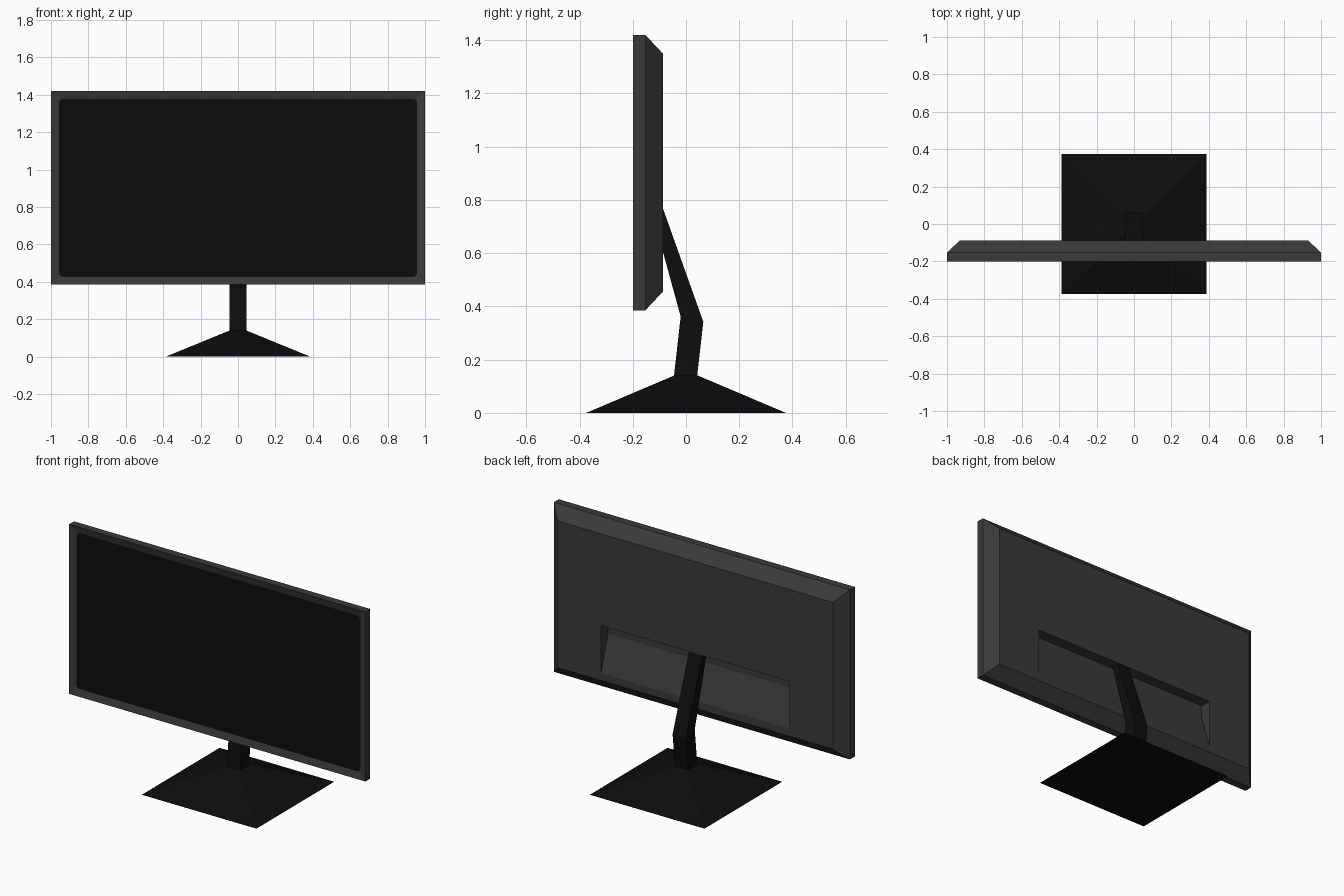
import bpy, bmesh, math

if "Cube" in bpy.data.objects:
    bpy.data.objects.remove(bpy.data.objects["Cube"])


def material(name, v):
    m = bpy.data.materials.new(name)
    m.diffuse_color = (v, v, v, 1)
    m.use_nodes = True
    m.node_tree.nodes["Principled BSDF"].inputs["Base Color"].default_value = m.diffuse_color
    return m


GREY = material("dark grey casing", 0.042)
SCREEN = material("black screen", 0.0035)
STAND = material("black stand", 0.004)


def finish(bm, name, mats):
    bmesh.ops.recalc_face_normals(bm, faces=bm.faces)
    mesh = bpy.data.meshes.new(name)
    bm.to_mesh(mesh)
    bm.free()
    for m in mats:
        mesh.materials.append(m)
    ob = bpy.data.objects.new(name, mesh)
    bpy.context.collection.objects.link(ob)
    return ob


def ring(bm, pts):
    return [bm.verts.new(p) for p in pts]


def bridge(bm, a, b):
    n = len(a)
    for i in range(n):
        bm.faces.new((a[i], a[(i + 1) % n], b[(i + 1) % n], b[i]))


def prism(name, profile, half, mats):
    """Extrude a (y, z) profile along x."""
    bm = bmesh.new()
    a = ring(bm, [(-half, y, z) for y, z in profile])
    b = ring(bm, [(half, y, z) for y, z in profile])
    bridge(bm, a, b)
    bm.faces.new(a)
    bm.faces.new(b)
    return finish(bm, name, mats)


# casing: bevelled back, flat rim, shallow sloped bezel and rounded screen
ZC, HZ = 0.9025, 0.5175


def rect(y, inset):
    return [(sx * (1 - inset), y, ZC + sz * (HZ - inset))
            for sx, sz in ((1, 1), (-1, 1), (-1, -1), (1, -1))]


bm = bmesh.new()
back, mid, front = (ring(bm, rect(*p)) for p in ((-0.087, 0.07), (-0.153, 0), (-0.2, 0)))
bm.faces.new(back)
bridge(bm, back, mid)
bridge(bm, mid, front)
R, N = 0.022, 5
pts = []
for i, (cx, _, cz) in enumerate(rect(0, 0.042 + R)):
    for k in range(N):
        t = math.pi / 2 * (i + k / (N - 1))
        pts.append((cx + R * math.cos(t), -0.189, cz + R * math.sin(t)))
inner = ring(bm, pts)
for i in range(4):
    for k in range(N - 1):
        bm.faces.new((front[i], inner[i * N + k], inner[i * N + k + 1]))
    j = (i + 1) % 4
    bm.faces.new((front[i], inner[i * N + N - 1], inner[j * N], front[j]))
bm.faces.new(inner).material_index = 1
casing = finish(bm, "screen_casing", [GREY, SCREEN])

# wedge-shaped pocket in the back
cutter = prism("pocket_cutter", [(-0.087, 0.50), (-0.04, 0.345), (-0.04, 0.79),
                                 (-0.155, 0.79), (-0.155, 0.715)], 0.635, [GREY])
cutter.hide_render = True
mod = casing.modifiers.new("pocket", 'BOOLEAN')
mod.operation = 'DIFFERENCE'
mod.solver = 'EXACT'
mod.object = cutter
bpy.context.view_layer.objects.active = casing
bpy.ops.object.modifier_apply(modifier=mod.name)
bpy.data.objects.remove(cutter)

# bent arm
prism("stand_arm", [(-0.045, 0.13), (0.042, 0.13), (0.042, 0.14), (0.065, 0.342), (-0.098, 0.80),
                    (-0.14, 0.80), (-0.02, 0.362), (-0.045, 0.14)], 0.045, [STAND])

# pyramid foot
bm = bmesh.new()
corners = ((1, 1), (-1, 1), (-1, -1), (1, -1))
low = ring(bm, [(x * 0.387, y * 0.375, 0) for x, y in corners])
top = ring(bm, [(x * 0.045, y * 0.045, 0.14) for x, y in corners])
bridge(bm, low, top)
bm.faces.new(low)
bm.faces.new(top)
finish(bm, "stand_foot", [STAND])
